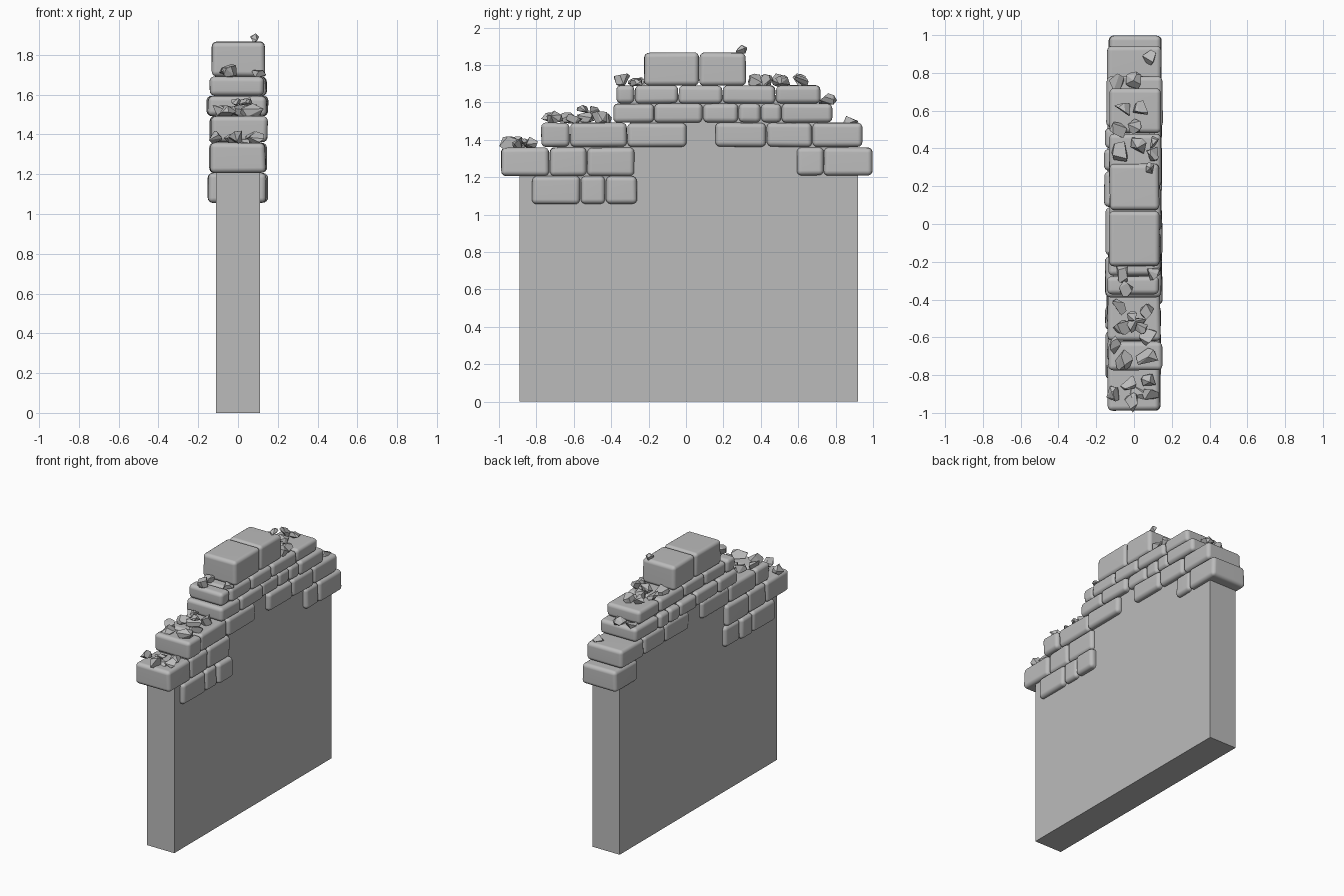
import bpy
import bmesh
import random
from mathutils import Vector

rng = random.Random(7)

default_cube = bpy.data.objects.get("Cube")
if default_cube:
    bpy.data.objects.remove(default_cube, do_unlink=True)

stone_grey = bpy.data.materials.new("stone grey")
stone_grey.use_nodes = True
GREY = (0.5, 0.5, 0.5, 1)
stone_grey.diffuse_color = GREY
stone_grey.node_tree.nodes["Principled BSDF"].inputs["Base Color"].default_value = GREY


def make_object(name, bm):
    bmesh.ops.recalc_face_normals(bm, faces=bm.faces)
    mesh = bpy.data.meshes.new(name)
    bm.to_mesh(mesh)
    bm.free()
    mesh.materials.append(stone_grey)
    obj = bpy.data.objects.new(name, mesh)
    bpy.context.collection.objects.link(obj)
    return obj


def make_wall_core(name, profile, half_width):
    """Extrude a side profile of (y, z) points across the wall thickness."""
    bm = bmesh.new()
    face = bm.faces.new([bm.verts.new((-half_width, y, z)) for y, z in profile])
    result = bmesh.ops.extrude_face_region(bm, geom=[face])
    moved = [v for v in result["geom"] if isinstance(v, bmesh.types.BMVert)]
    bmesh.ops.translate(bm, verts=moved, vec=(2 * half_width, 0, 0))
    return make_object(name, bm)


def make_stone(name, x_range, y_range, z_range):
    """A worn block: slightly skewed box with rounded edges."""
    bm = bmesh.new()
    bmesh.ops.create_cube(bm, size=1)
    ranges = (x_range, y_range, z_range)
    wobble = Vector((0.008, 0.004, 0.004))
    for v in bm.verts:
        for axis, (low, high) in enumerate(ranges):
            shift = rng.random() * wobble[axis]
            v.co[axis] = high - shift if v.co[axis] > 0 else low + shift
    stone = make_object(name, bm)
    bevel = stone.modifiers.new("worn edges", "BEVEL")
    bevel.width = 0.026
    bevel.segments = 4
    bevel.limit_method = "NONE"
    weighted = stone.modifiers.new("flat centres", "WEIGHTED_NORMAL")
    weighted.keep_sharp = False
    for polygon in stone.data.polygons:
        polygon.use_smooth = True
    return stone


def make_chunk(name, x, y, base, radius):
    """A sharp broken fragment resting on a stone."""
    bm = bmesh.new()
    stretch = Vector((rng.uniform(0.8, 1.15), rng.uniform(0.8, 1.15), rng.uniform(0.6, 0.85)))
    for _ in range(11):
        direction = Vector([rng.gauss(0, 1) for _ in range(3)]).normalized()
        bm.verts.new(direction * stretch * radius)
    hull = bmesh.ops.convex_hull(bm, input=bm.verts)
    loose = [g for g in hull["geom_interior"] if isinstance(g, bmesh.types.BMVert)]
    bmesh.ops.delete(bm, geom=loose, context="VERTS")
    bmesh.ops.dissolve_limit(bm, angle_limit=0.4, verts=bm.verts, edges=bm.edges)
    drop = min(v.co.z for v in bm.verts)
    bmesh.ops.translate(bm, verts=bm.verts, vec=(x, y, base - drop - 0.008))
    return make_object(name, bm)


# Plain wall with a stepped top hidden inside the stones
steps = [(-0.89, 0), (0.92, 0), (0.92, 1.29), (0.87, 1.29), (0.87, 1.43), (0.7, 1.43),
         (0.7, 1.64), (-0.3, 1.64), (-0.3, 1.43), (-0.69, 1.43), (-0.69, 1.29), (-0.89, 1.29)]
make_wall_core("wall_core", steps, 0.11)

# Stone courses: bottom, top, left and right depth, then joints along the wall
courses = {
    "bottom_course": (1.055, 1.208, -0.15, 0.15, [-0.825, -0.565, -0.43, -0.26]),
    "lower_front_course": (1.205, 1.36, -0.14, 0.145, [-0.99, -0.73, -0.53, -0.275]),
    "lower_back_stone": (1.205, 1.36, -0.14, 0.145, [0.735, 1.0]),
    "middle_front_course": (1.36, 1.493, -0.14, 0.15, [-0.775, -0.62, -0.315, 0.005]),
    "middle_back_course": (1.36, 1.493, -0.145, 0.15, [0.155, 0.43, 0.675, 0.945]),
    "upper_course": (1.49, 1.595, -0.155, 0.15,
                     [-0.39, -0.17, 0.09, 0.28, 0.4, 0.51, 0.785]),
    "high_course": (1.592, 1.692, -0.14, 0.142, [-0.375, -0.275, -0.04, 0.195, 0.48, 0.72]),
    "cap_course": (1.688, 1.868, -0.13, 0.143, [-0.225, 0.07, 0.322]),
}
for course, (bottom, top, left, right, joints) in courses.items():
    for number, (start, end) in enumerate(zip(joints, joints[1:]), 1):
        slide = rng.uniform(-0.007, 0.007)
        make_stone(f"{course}_{number}", (left + slide, right + slide),
                   (start, end), (bottom, top))

# Single stone set into one face only
make_stone("inset_stone", (0, 0.143), (0.59, 0.737), (1.208, 1.36))

# Rubble: resting height, size, then (x, y) spots
rubble = {
    "front_low_rubble": (1.36, 0.046, [(-0.03, -0.84), (0.08, -0.83), (0.02, -0.9),
                                       (-0.11, -0.9), (0.09, -0.9), (0, -0.95)]),
    "front_rubble": (1.493, 0.052, [(-0.08, -0.44), (0.07, -0.46), (-0.06, -0.54),
                                    (0.01, -0.53), (0.08, -0.6), (-0.11, -0.64),
                                    (-0.06, -0.72), (0.07, -0.71)]),
    "front_piled_rubble": (1.55, 0.038, [(-0.01, -0.49), (0.04, -0.55)]),
    "front_high_rubble": (1.692, 0.05, [(-0.06, -0.26), (0.1, -0.26), (-0.04, -0.34)]),
    "back_high_rubble": (1.692, 0.052, [(-0.06, 0.6), (0.04, 0.61), (0, 0.52), (-0.08, 0.5),
                                        (-0.07, 0.38), (0.03, 0.42), (0.1, 0.43),
                                        (0.1, 0.37)]),
    "back_rubble": (1.595, 0.045, [(-0.09, 0.75), (0, 0.76)]),
    "back_low_rubble": (1.49, 0.055, [(0.085, 0.88)]),
    "cap_rubble": (1.866, 0.037, [(0.085, 0.295)]),
}
for heap, (base, size, spots) in rubble.items():
    for number, (x, y) in enumerate(spots, 1):
        make_chunk(f"{heap}_{number}", x, y, base, size * rng.uniform(0.85, 1.15))
